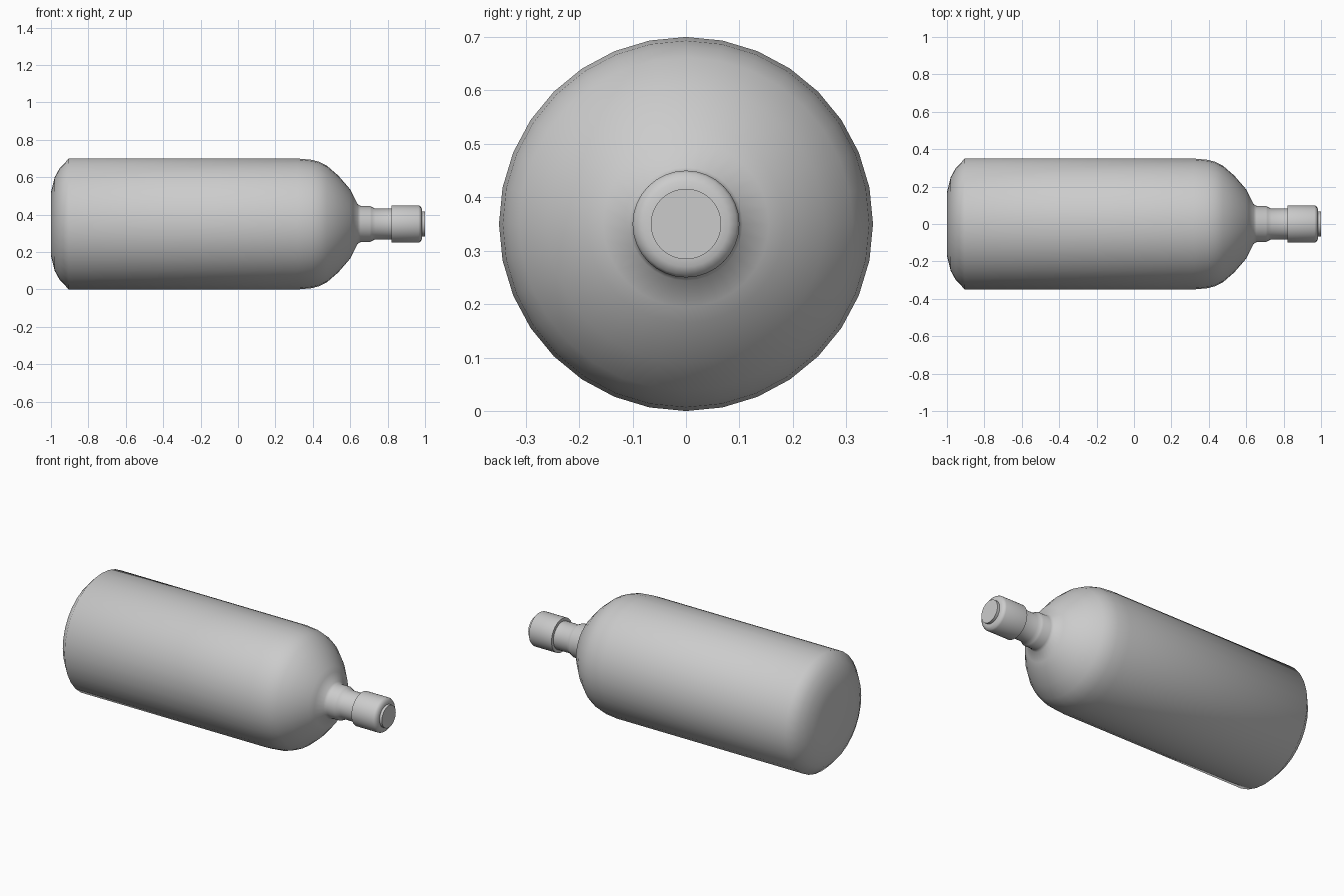
import bpy
import bmesh
import math
from mathutils import Matrix

cube = bpy.data.objects.get("Cube")
if cube:
    bpy.data.objects.remove(cube, do_unlink=True)

SIDES = 32
RADIUS = 0.35

# Single grey metal
grey = bpy.data.materials.new("grey_metal")
grey.use_nodes = True
colour = (0.6, 0.6, 0.6, 1)
grey.diffuse_color = colour
grey.node_tree.nodes["Principled BSDF"].inputs["Base Color"].default_value = colour


def lathe(name, profile, sharp_angle=40):
    """Spin (x, radius) points around the cylinder axis and close both ends."""
    bm = bmesh.new()
    rings = []
    for x, r in profile:
        ring = []
        for i in range(SIDES):
            a = 2 * math.pi * i / SIDES
            ring.append(bm.verts.new((x, r * math.cos(a), r * math.sin(a))))
        rings.append(ring)
    for a, b in zip(rings, rings[1:]):
        for i in range(SIDES):
            j = (i + 1) % SIDES
            bm.faces.new((a[i], a[j], b[j], b[i]))
    bm.faces.new(rings[0])
    bm.faces.new(rings[-1])
    bmesh.ops.recalc_face_normals(bm, faces=bm.faces)
    bm.transform(Matrix.Translation((0, 0, RADIUS)))
    mesh = bpy.data.meshes.new(name)
    bm.to_mesh(mesh)
    bm.free()
    mesh.materials.append(grey)
    obj = bpy.data.objects.new(name, mesh)
    bpy.context.collection.objects.link(obj)
    bpy.ops.object.select_all(action="DESELECT")
    obj.select_set(True)
    bpy.context.view_layer.objects.active = obj
    bpy.ops.object.shade_smooth_by_angle(angle=math.radians(sharp_angle))
    return obj


# Tank with domed base, sloping shoulder and stepped neck
lathe("tank", [
    (-1, 0.17), (-0.98, 0.25), (-0.955, 0.296), (-0.905, RADIUS),
    (0.32, RADIUS), (0.395, 0.343), (0.435, 0.332), (0.475, 0.312),
    (0.535, 0.26), (0.6, 0.185), (0.615, 0.155), (0.64, 0.106),
    (0.655, 0.097), (0.705, 0.097), (0.715, 0.091), (0.735, 0.082),
    (0.83, 0.082)], 60)

# Valve cap with rounded outer rim
lathe("valve_cap", [
    (0.822, 0.07), (0.822, 0.1), (0.965, 0.1), (0.975, 0.095),
    (0.984, 0.08), (0.984, 0.06)], 60)

# Outlet stub at the tip
lathe("outlet", [(0.97, 0.066), (1, 0.066)])
